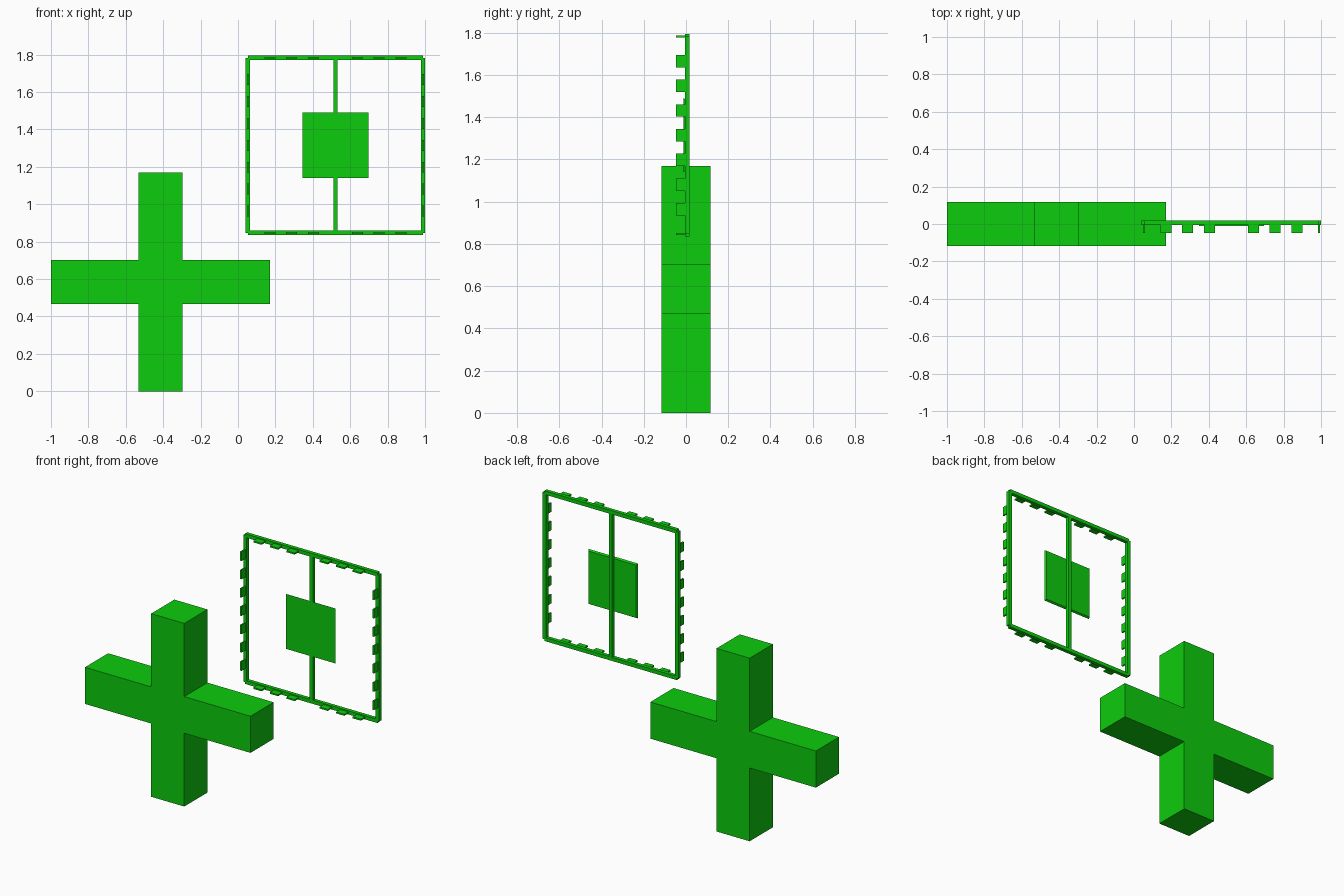
import bpy, bmesh
from mathutils import Vector

if "Cube" in bpy.data.objects:
    bpy.data.objects.remove(bpy.data.objects["Cube"])

U = 0.117                       # module that sets every proportion
CROSS = Vector((-1 + 5 * U, 0, 5 * U))
FRAME = Vector((-1 + 13 * U, 0.006, 1.315))
BAR = U / 5

green = bpy.data.materials.new("bright_green")
green.use_nodes = True
colour = (0.004, 0.604, 0.004, 1)
green.diffuse_color = colour
green.node_tree.nodes["Principled BSDF"].inputs["Base Color"].default_value = colour


def finish(name, bm):
    bmesh.ops.recalc_face_normals(bm, faces=bm.faces)
    mesh = bpy.data.meshes.new(name)
    bm.to_mesh(mesh)
    bm.free()
    mesh.materials.append(green)
    obj = bpy.data.objects.new(name, mesh)
    bpy.context.collection.objects.link(obj)
    return obj


def box(name, centre, size):
    bm = bmesh.new()
    bmesh.ops.create_cube(bm, size=1)
    bmesh.ops.scale(bm, vec=size, verts=bm.verts)
    bmesh.ops.translate(bm, vec=centre, verts=bm.verts)
    return finish(name, bm)


# Thick plus-shaped block: one quarter of the outline turned four times
bm = bmesh.new()
outline = []
x, z = U, 5 * U
quarter = [(U, U), (U, 5 * U), (-U, 5 * U)]
for turn in range(4):
    outline += quarter
    quarter = [(-b, a) for a, b in quarter]
face = bm.faces.new([bm.verts.new((a, -U, b)) for a, b in outline])
extruded = bmesh.ops.extrude_face_region(bm, geom=[face])["geom"]
bmesh.ops.translate(bm, vec=(0, 2 * U, 0),
                    verts=[v for v in extruded if isinstance(v, bmesh.types.BMVert)])
bmesh.ops.translate(bm, vec=CROSS, verts=bm.verts)
finish("plus_block", bm)

# Square frame of four bars, open at the outer corners
for side, label in ((-1, "right"), (1, "left")):
    box("frame_post_" + label, FRAME + Vector((side * 4 * U, 0, 0)), (BAR, BAR, 8 * U))
for side, label in ((-1, "bottom"), (1, "top")):
    box("frame_rail_" + label, FRAME + Vector((0, 0, side * 4 * U)), (8 * U, BAR, BAR))
box("centre_post", FRAME, (BAR, BAR, 8 * U))

# Thin tabs standing forward from the frame
TAB_Y = -0.026 - FRAME.y
for side in (-1, 1):
    for i in range(-3, 4):
        box("side_tab", FRAME + Vector((side * 4 * U, TAB_Y, i * U)),
            (BAR * 0.4, 0.042, U / 2))
        if i:
            box("rail_tab", FRAME + Vector((i * U, TAB_Y, side * 4 * U)),
                (U / 2, 0.042, BAR * 0.4))

# Square centre panel, its back edges slightly chamfered
panel = box("centre_panel", (0, 0, 0), (3 * U, 0.012, 3 * U))
for v in panel.data.vertices:
    if v.co.y > 0:
        v.co.x *= 0.96
        v.co.z *= 0.96
    v.co += Vector((FRAME.x, -0.005, FRAME.z))
